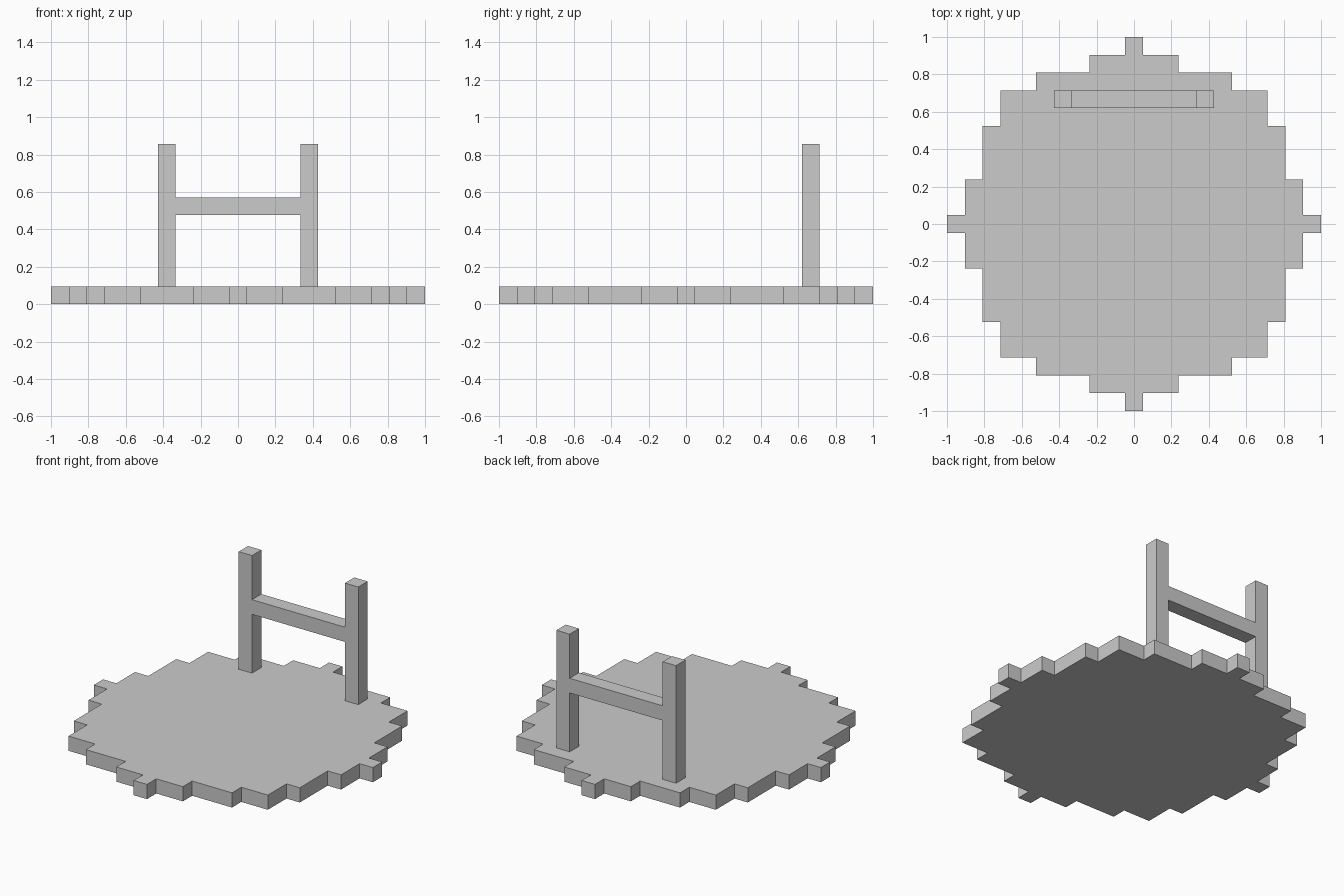
import bpy, bmesh
from mathutils import Vector

if "Cube" in bpy.data.objects:
    bpy.data.objects.remove(bpy.data.objects["Cube"])

CELL = 2 / 21  # everything sits on a 21-cell block grid


def prism(name, outline, sweep):
    """Extrude a closed outline (in cells) along the sweep vector."""
    bm = bmesh.new()
    face = bm.faces.new([bm.verts.new(Vector(p) * CELL) for p in outline])
    ext = bmesh.ops.extrude_face_region(bm, geom=[face], use_keep_orig=True)
    moved = [v for v in ext["geom"] if isinstance(v, bmesh.types.BMVert)]
    bmesh.ops.translate(bm, verts=moved, vec=Vector(sweep) * CELL)
    bmesh.ops.recalc_face_normals(bm, faces=bm.faces)
    mesh = bpy.data.meshes.new(name)
    bm.to_mesh(mesh)
    bm.free()
    obj = bpy.data.objects.new(name, mesh)
    bpy.context.collection.objects.link(obj)
    return obj


# Round stepped seat: one quarter of the outline, turned four times
quarter = [(10.5, .5), (9.5, .5), (9.5, 2.5), (8.5, 2.5), (8.5, 5.5), (7.5, 5.5), (7.5, 7.5),
           (5.5, 7.5), (5.5, 8.5), (2.5, 8.5), (2.5, 9.5), (.5, 9.5), (.5, 10.5)]
outline = []
for _ in range(4):
    outline += [(x, y, 0) for x, y in quarter]
    quarter = [(-y, x) for x, y in quarter]
prism("round_base", outline, (0, 0, 1))

# H-shaped back frame: two posts joined by a rail, right half mirrored to the left
half = [(3.5, 5), (3.5, 1), (4.5, 1), (4.5, 9), (3.5, 9), (3.5, 6)]
frame = half + [(-x, z) for x, z in reversed(half)]
prism("back_frame", [(x, 6.5, z) for x, z in frame], (0, 1, 0))
